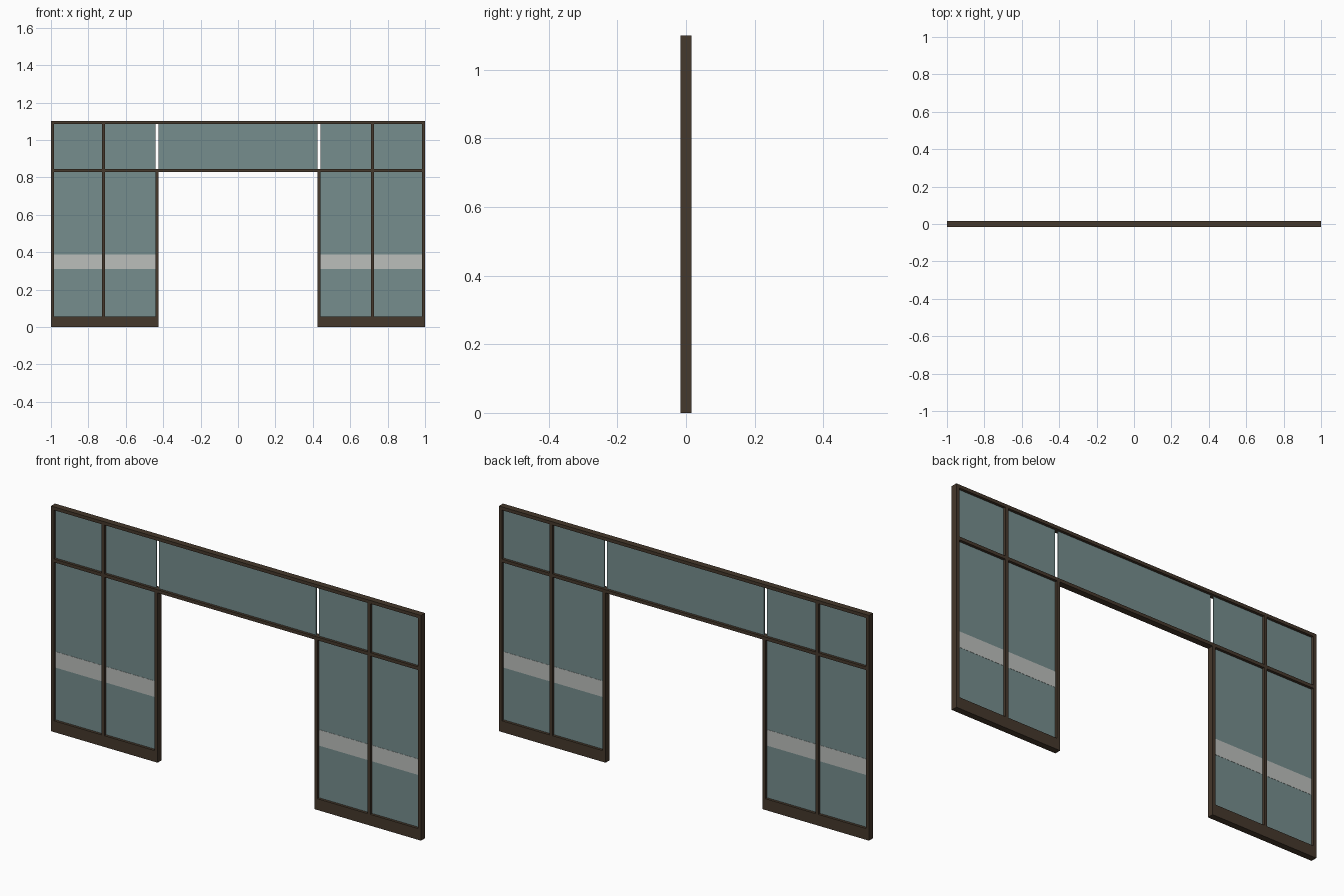
import bpy

if "Cube" in bpy.data.objects:
    bpy.data.objects.remove(bpy.data.objects["Cube"])

D = 0.031          # frame depth
W = 0.016          # frame bar width
H = 1.10           # total height
T0, T1 = 0.829, 0.845   # transom bottom and top
PLINTH = 0.055


def material(name, color):
    m = bpy.data.materials.new(name)
    m.diffuse_color = color
    m.use_nodes = True
    m.node_tree.nodes["Principled BSDF"].inputs["Base Color"].default_value = m.diffuse_color
    return m


bronze = material("dark_bronze", (0.06, 0.04, 0.025, 1))
glass = material("tinted_glass", (0.18, 0.27, 0.27, 0.8))
frosted = material("frosted_film", (0.5, 0.52, 0.5, 0.9))


def box(name, x0, x1, z0, z1, depth, mat):
    bpy.ops.mesh.primitive_cube_add(size=1, location=((x0 + x1) / 2, 0, (z0 + z1) / 2))
    o = bpy.context.object
    o.name = name
    o.scale = (x1 - x0, depth, z1 - z0)
    bpy.ops.object.transform_apply(location=False, rotation=False, scale=True)
    o.data.materials.append(mat)
    return o


def both_sides(name, x0, x1, z0, z1, depth, mat):
    box(name + "_right", x0, x1, z0, z1, depth, mat)
    box(name + "_left", -x1, -x0, z0, z1, depth, mat)


# Full-width rails
box("top_rail", -1, 1, H - W, H, D, bronze)
box("transom", -1 + W, 1 - W, T0, T1, D, bronze)

# Uprights and base of each side bay
XI, XM = 0.424, 0.711
both_sides("outer_jamb", 1 - W, 1, PLINTH, H - W, D, bronze)
both_sides("lower_mullion", XM, XM + W, PLINTH, T0, D, bronze)
both_sides("upper_mullion", XM, XM + W, T1, H - W, D, bronze)
both_sides("door_jamb", XI, XI + W, PLINTH, T0, D, bronze)
both_sides("plinth", XI, 1, 0, PLINTH, D, bronze)

# Glass panes and frosted safety strips; the upper door jambs stay open slots
for label, x0, x1 in (("inner", XI + W, XM), ("outer", XM + W, 1 - W)):
    both_sides(label + "_lower_glass", x0, x1, PLINTH, T0, 0.005, glass)
    both_sides(label + "_upper_glass", x0, x1, T1, H - W, 0.005, glass)
    both_sides(label + "_frosted_strip", x0, x1, 0.31, 0.388, 0.007, frosted)
box("door_head_glass", -XI, XI, T1, H - W, 0.005, glass)
